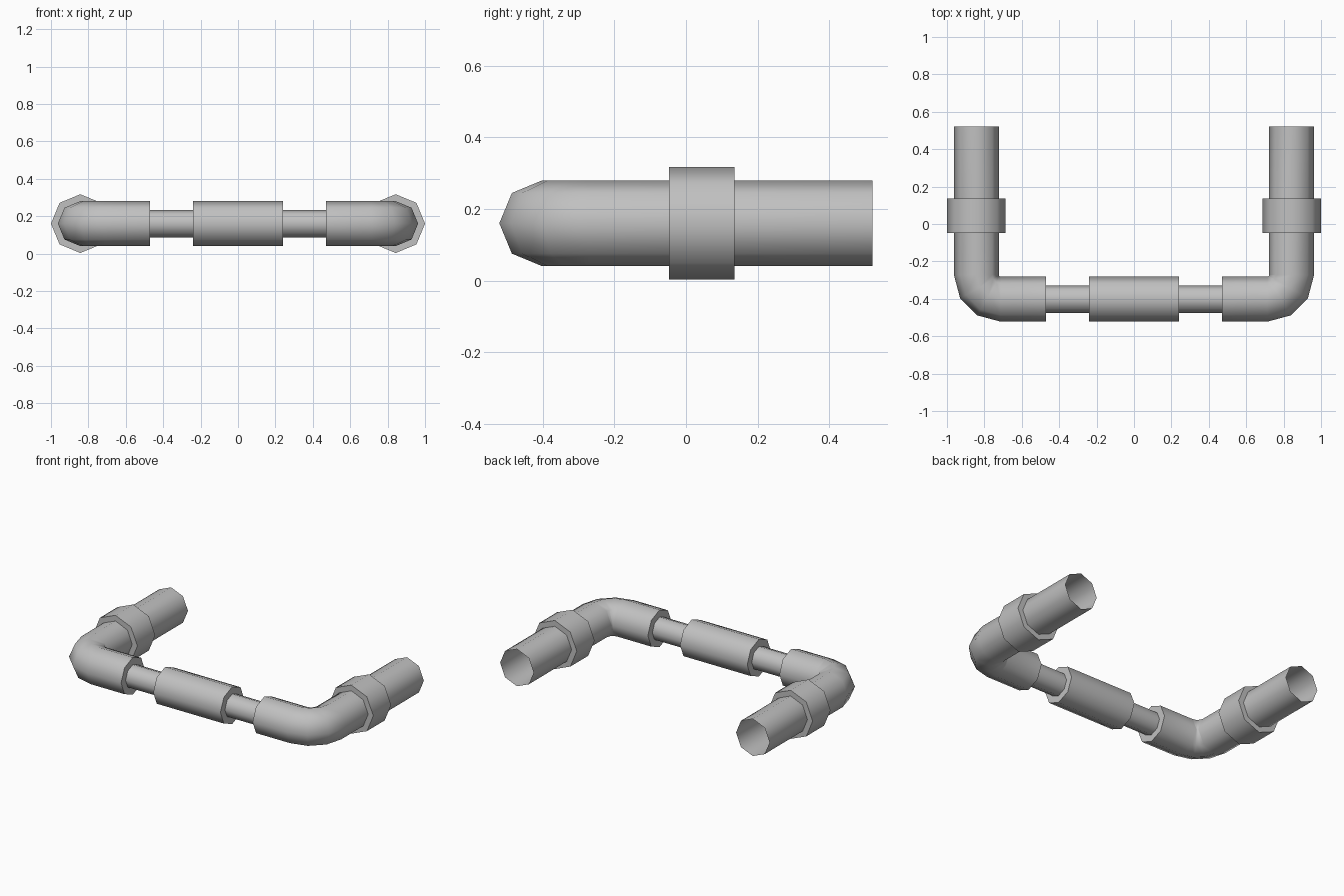
import bpy, bmesh
from math import sin, cos, pi, radians
from mathutils import Vector

cube = bpy.data.objects.get("Cube")
if cube:
    bpy.data.objects.remove(cube)

SIDES = 8
Z = 0.16            # height of the pipe axis
R_PIPE, R_ROD, R_COLLAR = 0.12, 0.074, 0.157
LEG_X, FRONT_Y, BEND = 0.843, -0.402, 0.13
UP = Vector((0, 0, 1))

metal = bpy.data.materials.new("grey metal")
metal.use_nodes = True
GREY = (0.53, 0.53, 0.53, 1)
metal.diffuse_color = GREY
metal.node_tree.nodes["Principled BSDF"].inputs["Base Color"].default_value = GREY


def tube(name, rings):
    """Skin octagonal rings given as (x, y, direction, radius); ends stay open."""
    bm = bmesh.new()
    loops = []
    for x, y, direction, r in rings:
        side = UP.cross(Vector((*direction, 0)))
        centre = Vector((x, y, Z))
        loops.append([bm.verts.new(centre + r * (cos(a) * side + sin(a) * UP))
                      for a in (2 * pi * i / SIDES for i in range(SIDES))])
    for p, q in zip(loops, loops[1:]):
        for i in range(SIDES):
            j = (i + 1) % SIDES
            bm.faces.new((p[i], p[j], q[j], q[i]))
    mesh = bpy.data.meshes.new(name)
    bm.to_mesh(mesh)
    bm.free()
    mesh.materials.append(metal)
    obj = bpy.data.objects.new(name, mesh)
    bpy.context.collection.objects.link(obj)
    bpy.ops.object.select_all(action='DESELECT')
    obj.select_set(True)
    bpy.context.view_layer.objects.active = obj
    bpy.ops.object.shade_smooth_by_angle(angle=radians(60))


# Central grip with stepped ends
tube("centre_grip", [(x, FRONT_Y, (1, 0), r) for x, r in
                     ((-0.24, R_ROD), (-0.24, R_PIPE), (0.24, R_PIPE), (0.24, R_ROD))])

for label, s in (("left", 1), ("right", -1)):
    # Thin rod joining grip and elbow
    tube(label + "_rod", [(s * x, FRONT_Y, (s, 0), R_ROD) for x in (0.24, 0.47)])

    # Open leg, quarter bend and stepped front end
    rings = [(s * LEG_X, 0.522, (0, -1), R_PIPE)]
    for k in range(4):
        t = k * pi / 6
        rings.append((s * (LEG_X - BEND + BEND * cos(t)),
                      FRONT_Y + BEND - BEND * sin(t),
                      (-s * sin(t), -cos(t)), R_PIPE))
    rings += [(s * 0.47, FRONT_Y, (-s, 0), r) for r in (R_PIPE, R_ROD)]
    tube(label + "_elbow_pipe", rings)

    # Raised collar around the leg
    tube(label + "_collar", [(s * LEG_X, y, (0, -1), r) for y, r in
                             ((0.135, R_PIPE), (0.135, R_COLLAR),
                              (-0.047, R_COLLAR), (-0.047, R_PIPE))])
